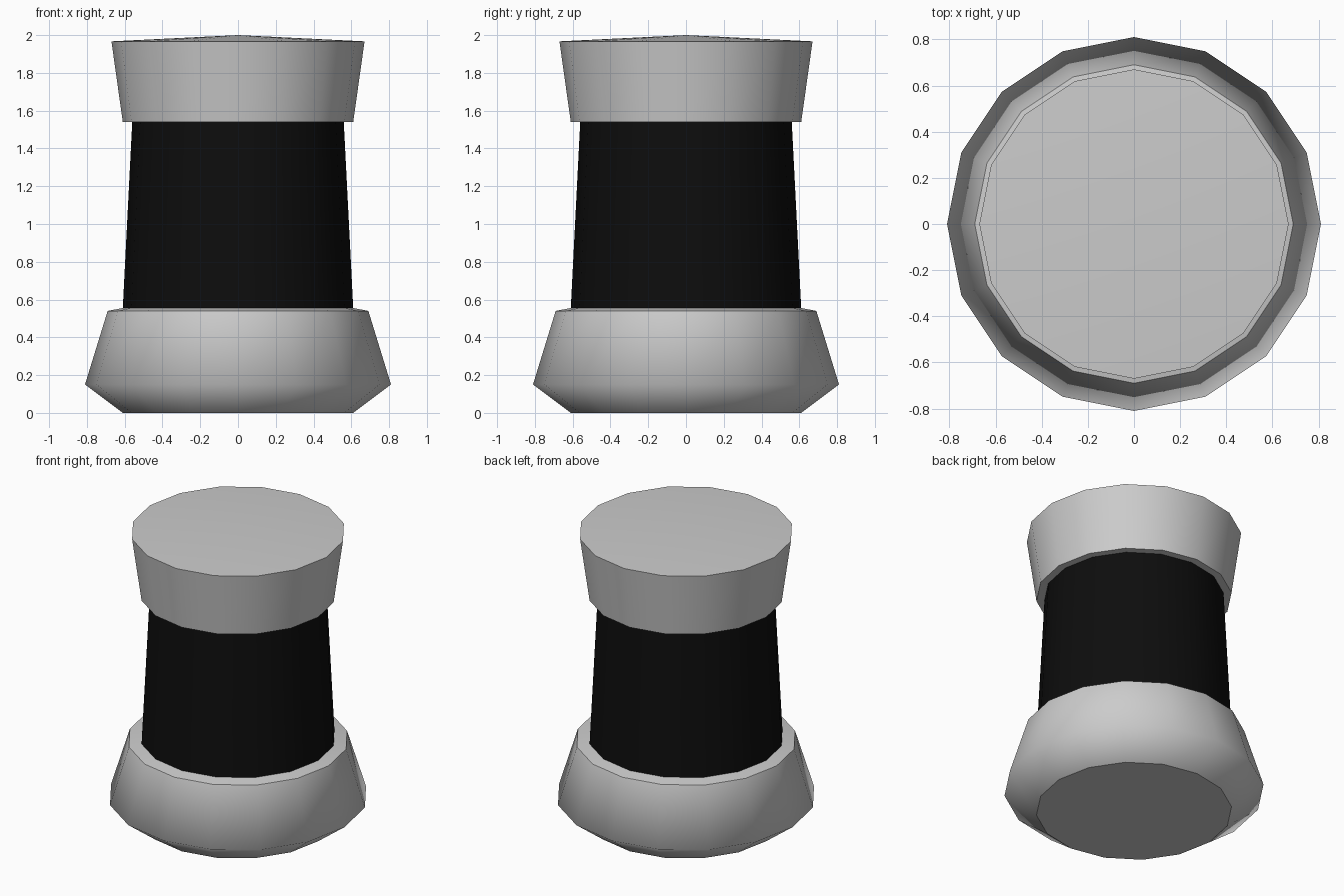
import bpy, bmesh, math

if "Cube" in bpy.data.objects:
    bpy.data.objects.remove(bpy.data.objects["Cube"])

SIDES = 16


def lathe(name, profile, sharp=(), color=None):
    """Revolve (radius, z) points; rings listed in sharp get hard edges."""
    bm = bmesh.new()
    rings = []
    for r, z in profile:
        if r == 0:
            rings.append([bm.verts.new((0, 0, z))] * SIDES)
        else:
            rings.append([bm.verts.new((r * math.cos(2 * math.pi * i / SIDES),
                                        r * math.sin(2 * math.pi * i / SIDES), z))
                          for i in range(SIDES)])
    for a, b in zip(rings, rings[1:]):
        for i in range(SIDES):
            j = (i + 1) % SIDES
            corners = list(dict.fromkeys((a[i], a[j], b[j], b[i])))
            bm.faces.new(corners).smooth = True
    for k in sharp:
        for i in range(SIDES):
            bm.edges.get((rings[k][i], rings[k][(i + 1) % SIDES])).smooth = False
    mesh = bpy.data.meshes.new(name)
    bm.to_mesh(mesh)
    bm.free()
    obj = bpy.data.objects.new(name, mesh)
    bpy.context.collection.objects.link(obj)
    if color:
        mat = bpy.data.materials.new(name + "_color")
        mat.diffuse_color = color
        mat.use_nodes = True
        mat.node_tree.nodes["Principled BSDF"].inputs["Base Color"].default_value = mat.diffuse_color
        mesh.materials.append(mat)
    return obj


# Flared foot with a narrow shoulder
lathe("base", [(0, 0), (0.61, 0), (0.81, 0.15), (0.69, 0.54), (0.61, 0.555)],
      sharp=(1, 3))

# Dark tapered barrel
lathe("body", [(0.61, 0.555), (0.56, 1.54)], color=(0.004, 0.004, 0.004, 1))

# Cap widening upward, with a slightly raised top
lathe("cap", [(0.56, 1.54), (0.61, 1.54), (0.67, 1.967), (0, 2.0)], sharp=(1, 2))
